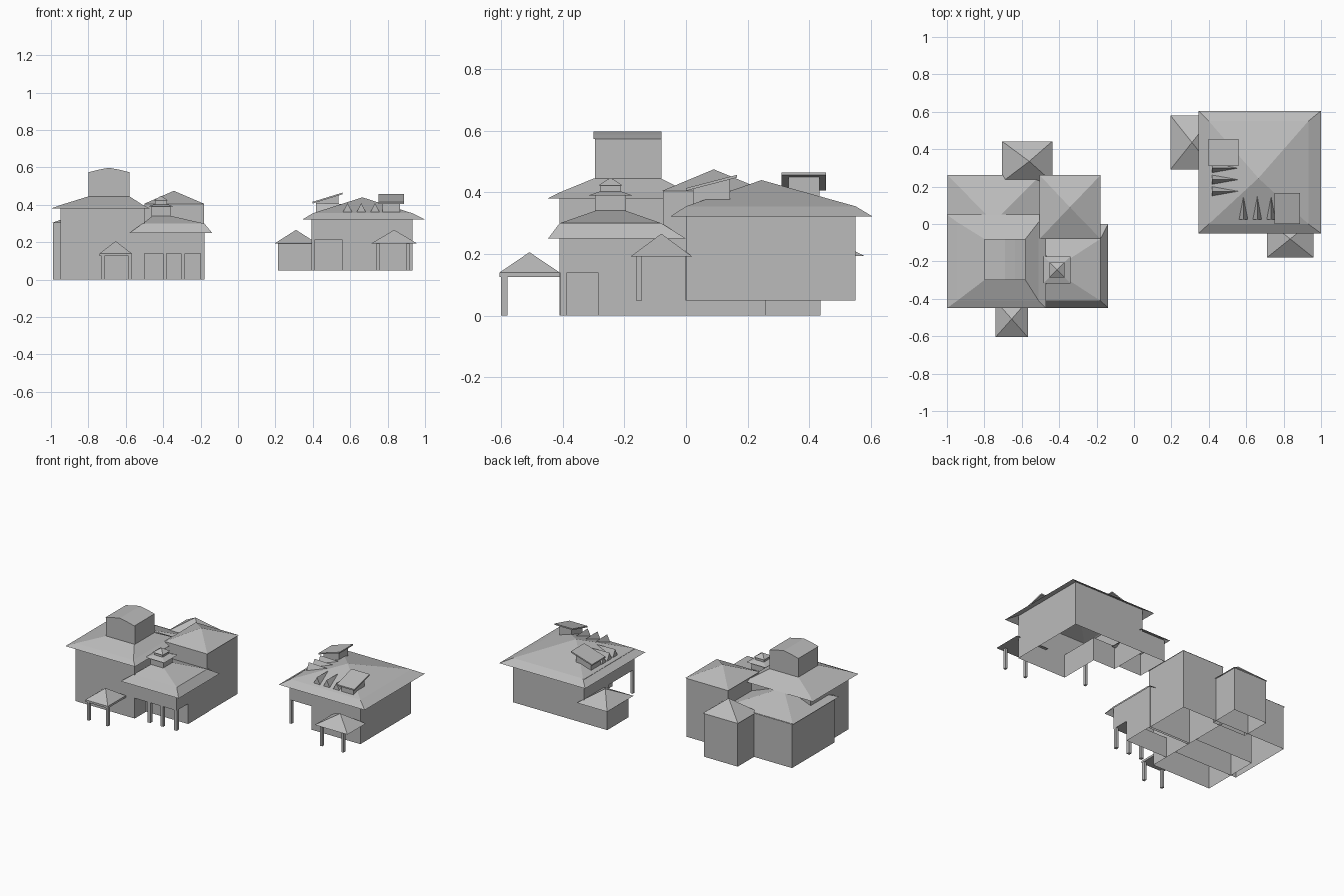
import bpy, bmesh

cube = bpy.data.objects.get("Cube")
if cube:
    bpy.data.objects.remove(cube, do_unlink=True)

GREY = bpy.data.materials.new("plain_grey")
GREY.use_nodes = True
GREY.diffuse_color = (0.5, 0.5, 0.5, 1)
GREY.node_tree.nodes["Principled BSDF"].inputs["Base Color"].default_value = (0.5, 0.5, 0.5, 1)


def finish(name, bm):
    bmesh.ops.recalc_face_normals(bm, faces=bm.faces)
    mesh = bpy.data.meshes.new(name)
    bm.to_mesh(mesh)
    bm.free()
    mesh.materials.append(GREY)
    obj = bpy.data.objects.new(name, mesh)
    bpy.context.collection.objects.link(obj)
    return obj


def corners(x0, x1, y0, y1):
    return [(x0, y0), (x1, y0), (x1, y1), (x0, y1)]


def loft(name, rings, cap_start=False, cap_end=False):
    """Join matching rings of points; a ring of one point closes to a tip."""
    bm = bmesh.new()
    rows = [[bm.verts.new(p) for p in ring] for ring in rings]
    for a, b in zip(rows, rows[1:]):
        n = len(a)
        for i in range(n):
            j = (i + 1) % n
            if len(b) == 1:
                bm.faces.new((a[i], a[j], b[0]))
            else:
                bm.faces.new((a[i], a[j], b[j], b[i]))
    if cap_start:
        bm.faces.new(rows[0])
    if cap_end:
        bm.faces.new(rows[-1])
    return finish(name, bm)


def walls(name, outline, z0, z1, caps=False):
    rings = [[(x, y, z) for x, y in outline] for z in (z0, z1)]
    return loft(name, rings, caps, caps)


def plate(name, points):
    bm = bmesh.new()
    bm.faces.new([bm.verts.new(p) for p in points])
    return finish(name, bm)


def roof(name, levels, peak=None, soffit=False):
    """levels: (x0, x1, y0, y1, z) from the eave upward."""
    rings = [[(x, y, l[4]) for x, y in corners(*l[:4])] for l in levels]
    if peak:
        rings.append([peak])
    return loft(name, rings, soffit, not peak)


def post(name, x, y, z0, z1, w=0.016, d=0.02):
    walls(name, corners(x - w / 2, x + w / 2, y - d / 2, y + d / 2), z0, z1, True)


# ---- Large house: main hall with vaulted lantern
walls("hall_walls", corners(-0.95, -0.5, -0.41, 0.0), 0, 0.395)
roof("hall_roof", [(-1, -0.47, -0.45, 0.05, 0.38), (-0.945, -0.51, -0.41, 0.01, 0.4),
                   (-0.8, -0.58, -0.3, -0.08, 0.445)])
walls("lantern_walls", corners(-0.8, -0.58, -0.295, -0.08), 0.43, 0.574)
vault = [(-0.8, 0.574), (-0.745, 0.588), (-0.69, 0.598), (-0.635, 0.588), (-0.58, 0.574)]
loft("lantern_vault", [[(x, y, z) for x, z in vault] for y in (-0.3, -0.08)], True, True)

# Rear wings and corner tower
walls("rear_wing_walls", corners(-0.99, -0.5, -0.2, 0.26), 0, 0.305)
roof("rear_wing_roof", [(-0.998, -0.5, -0.24, 0.262, 0.302)], (-0.75, 0.01, 0.395))
walls("back_room_walls", corners(-0.7, -0.445, 0.23, 0.437), 0, 0.3)
roof("back_room_roof", [(-0.705, -0.437, 0.225, 0.442, 0.3)], (-0.56, 0.335, 0.395))
walls("tower_walls", corners(-0.5, -0.183, -0.075, 0.258), 0, 0.405)
roof("tower_roof", [(-0.505, -0.178, -0.08, 0.262, 0.404)], (-0.343, 0.09, 0.475))

# Front wing with recessed porch
walls("front_wing_upper_walls", corners(-0.5, -0.18, -0.41, -0.06), 0.14, 0.295)
walls("front_wing_lower_walls", corners(-0.5, -0.18, -0.285, -0.06), 0, 0.14)
plate("front_porch_ceiling", [(x, y, 0.14) for x, y in corners(-0.5, -0.18, -0.41, -0.285)])
for i, x in enumerate((-0.392, -0.294, -0.19)):
    post(f"front_porch_post_{i + 1}", x, -0.398, 0, 0.14, 0.02, 0.022)
roof("front_wing_roof", [(-0.58, -0.138, -0.448, 0.0, 0.25), (-0.51, -0.18, -0.41, -0.08, 0.3),
                         (-0.455, -0.365, -0.29, -0.2, 0.342)])

# Two-stage vent on the front wing
CX, CY = -0.412, -0.245


def square(half):
    return CX - half, CX + half, CY - half, CY + half


walls("vent_lower_walls", corners(*square(0.05)), 0.33, 0.395)
roof("vent_lower_roof", [square(0.072) + (0.39,), square(0.035) + (0.403,)], soffit=True)
walls("vent_upper_walls", corners(*square(0.032)), 0.4, 0.424)
roof("vent_upper_roof", [square(0.04) + (0.422,)], (CX, CY, 0.448), True)

# Entry canopy
canopy = corners(-0.74, -0.568, -0.605, -0.41)
walls("entry_canopy_edge", canopy, 0.126, 0.14, True)
roof("entry_canopy_roof", [(-0.74, -0.568, -0.605, -0.41, 0.14)], (-0.654, -0.508, 0.206))
for side, x in (("right", -0.722), ("left", -0.578)):
    post(f"entry_canopy_post_{side}", x, -0.59, 0, 0.126)

# ---- Small house: body with cut-away corner porch
BASE, LINTEL = 0.05, 0.212
walls("cottage_upper_walls", corners(0.392, 0.932, 0, 0.55), LINTEL, 0.352)
walls("cottage_lower_walls", [(0.56, 0), (0.932, 0), (0.932, 0.55), (0.392, 0.55),
                              (0.392, 0.28), (0.56, 0.28)], BASE, LINTEL)
plate("corner_porch_ceiling", [(x, y, LINTEL) for x, y in corners(0.392, 0.56, 0, 0.28)])
post("corner_porch_post", 0.4, 0.009, BASE, LINTEL)
roof("cottage_roof", [(0.345, 1.0, -0.05, 0.605, 0.322), (0.4, 0.932, 0, 0.55, 0.355)],
     (0.665, 0.245, 0.44))

# Side annex
walls("annex_walls", corners(0.215, 0.392, 0.32, 0.55), BASE, 0.2)
roof("annex_roof", [(0.195, 0.425, 0.292, 0.58, 0.193)], (0.31, 0.436, 0.266))

# Front canopy
roof("cottage_canopy_roof", [(0.71, 0.96, -0.18, 0.02, 0.192)], (0.835, -0.08, 0.266), True)
for side, x in (("right", 0.748), ("left", 0.91)):
    post(f"cottage_canopy_post_{side}", x, -0.153, BASE, 0.192)


# Shed dormers: slab rises along the x or y axis towards the roof peak
def shed(name, x0, x1, y0, y1, low, high, along_x):
    def height(x, y):
        t = (x - x0) / (x1 - x0) if along_x else (y - y0) / (y1 - y0)
        return low + (high - low) * t

    slab = corners(x0, x1, y0, y1)
    loft(name + "_slab", [[(x, y, height(x, y) + d) for x, y in slab] for d in (0, 0.009)],
         True, True)
    inner = corners(x0 + 0.022, x1 - 0.022, y0 + 0.022, y1 - 0.022)
    loft(name + "_walls", [[(x, y, 0.355) for x, y in inner],
                           [(x, y, height(x, y)) for x, y in inner]])


shed("side_shed_dormer", 0.398, 0.558, 0.31, 0.455, 0.407, 0.456, True)
shed("front_shed_dormer", 0.75, 0.887, 0.0, 0.165, 0.405, 0.448, False)


# Pointed dormers: upright triangle with ridge running back into the roof
def pointed(name, place):
    bm = bmesh.new()
    a, b, top, back = [bm.verts.new(place(*p)) for p in
                       ((-0.026, 0, 0.358), (0.026, 0, 0.358), (0, 0, 0.41), (0, 0.145, 0.405))]
    for face in ((a, b, top), (a, top, back), (b, back, top), (a, back, b)):
        bm.faces.new(face)
    finish(name, bm)


for i in range(3):
    pointed(f"front_pointed_dormer_{i + 1}",
            lambda u, v, z: (0.585 + 0.074 * i + u, 0.023 + v, z))
    pointed(f"side_pointed_dormer_{i + 1}",
            lambda u, v, z: (0.417 + v, 0.175 + 0.062 * i + u, z))
